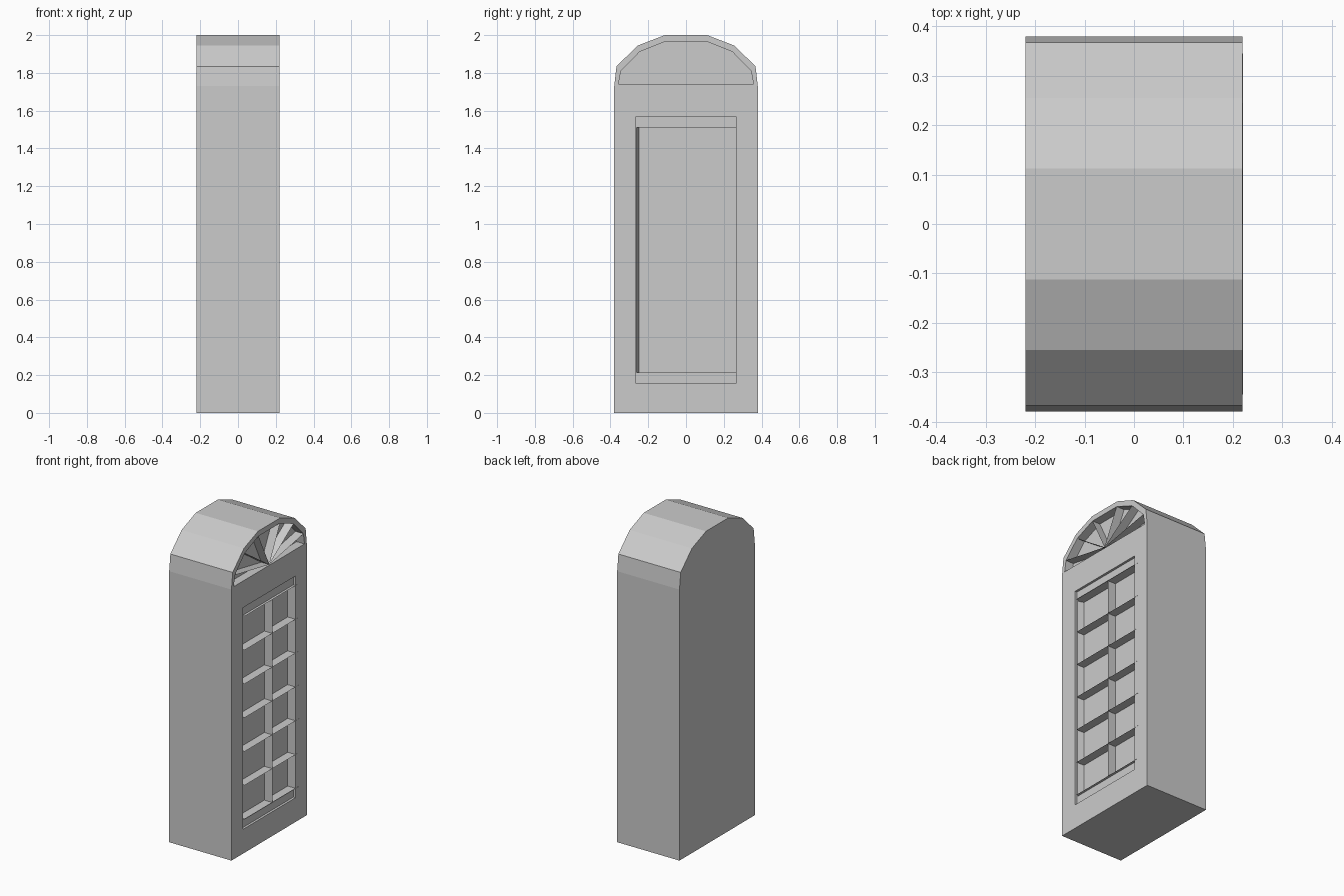
import bpy
from mathutils import Vector

if "Cube" in bpy.data.objects:
    bpy.data.objects.remove(bpy.data.objects["Cube"])

FRONT, PANE = 0.22, 0.165   # cabinet face and recessed glass plane (x)


def make(name, verts, faces):
    me = bpy.data.meshes.new(name)
    me.from_pydata(verts, [], faces)
    ob = bpy.data.objects.new(name, me)
    bpy.context.collection.objects.link(ob)
    return ob


def prism(name, profile, vector):
    """Extrude a closed 3D profile along a vector; winding is made outward."""
    n = len(profile)
    pts = [Vector(p) for p in profile]
    v = Vector(vector)
    area = sum((pts[i].cross(pts[(i + 1) % n]) for i in range(n)), Vector())
    if area.dot(v) < 0:
        pts.reverse()
    verts = pts + [p + v for p in pts]
    faces = [tuple(reversed(range(n))), tuple(range(n, 2 * n))]
    faces += [(i, (i + 1) % n, n + (i + 1) % n, n + i) for i in range(n)]
    return make(name, [tuple(p) for p in verts], faces)


def arch(half, x):
    """Mirror a right half outline (y, z) into a closed outline at depth x."""
    return [(x, y, z) for y, z in half] + [(x, -y, z) for y, z in reversed(half)]


def cut(target, cutter):
    m = target.modifiers.new("cut", 'BOOLEAN')
    m.operation, m.solver, m.object = 'DIFFERENCE', 'EXACT', cutter
    bpy.context.view_layer.objects.active = target
    bpy.ops.object.modifier_apply(modifier=m.name)
    bpy.data.objects.remove(cutter)


# Arched cabinet body
body_half = [(0.38, 0), (0.38, 1.73), (0.368, 1.835), (0.255, 1.945), (0.112, 2.0)]
body = prism("cabinet_body", arch(body_half, -FRONT), (2 * FRONT, 0, 0))

# Fanlight recess
fan_half = [(0.357, 1.74), (0.345, 1.81), (0.245, 1.912), (0.108, 1.967)]
cut(body, prism("fan_cutter", arch(fan_half, PANE), (0.2, 0, 0)))

# Shallow door frame recess, then the deep glazed recess with a slanted left jamb
Y, Z0, Z1, G0, G1 = 0.265, 0.155, 1.57, 0.215, 1.51
rail = FRONT - 0.015
cut(body, prism("frame_cutter", [(rail, -Y, Z0), (rail, Y, Z0), (rail, Y, Z1), (rail, -Y, Z1)],
                (0.2, 0, 0)))
cut(body, prism("glass_cutter", [(PANE, -0.25, G0), (PANE, Y, G0), (0.3, Y, G0),
                                 (0.3, -Y, G0), (FRONT, -Y, G0)], (0, 0, G1 - G0)))


def sheets(name, lines):
    """Thin bars: each (y, z) line swept from the glass to the cabinet face."""
    verts, faces = [], []
    for (y0, z0), (y1, z1) in lines:
        k = len(verts)
        verts += [(PANE, y0, z0), (FRONT + 0.001, y0, z0),
                  (FRONT + 0.001, y1, z1), (PANE, y1, z1)]
        faces.append((k, k + 1, k + 2, k + 3))
    return make(name, verts, faces)


# Horizontal and vertical glazing bars
step = (G1 - G0) / 6
sheets("horizontal_bars", [((-0.25, G0 + i * step), (0.30, G0 + i * step)) for i in range(7)])
sheets("vertical_bar", [((0.03, G0), (0.03, G1))])

# Radial bars of the fanlight
sheets("fan_bars", [((0, 1.745), (s * y, z)) for y, z in fan_half[1:] for s in (-1, 1)])
